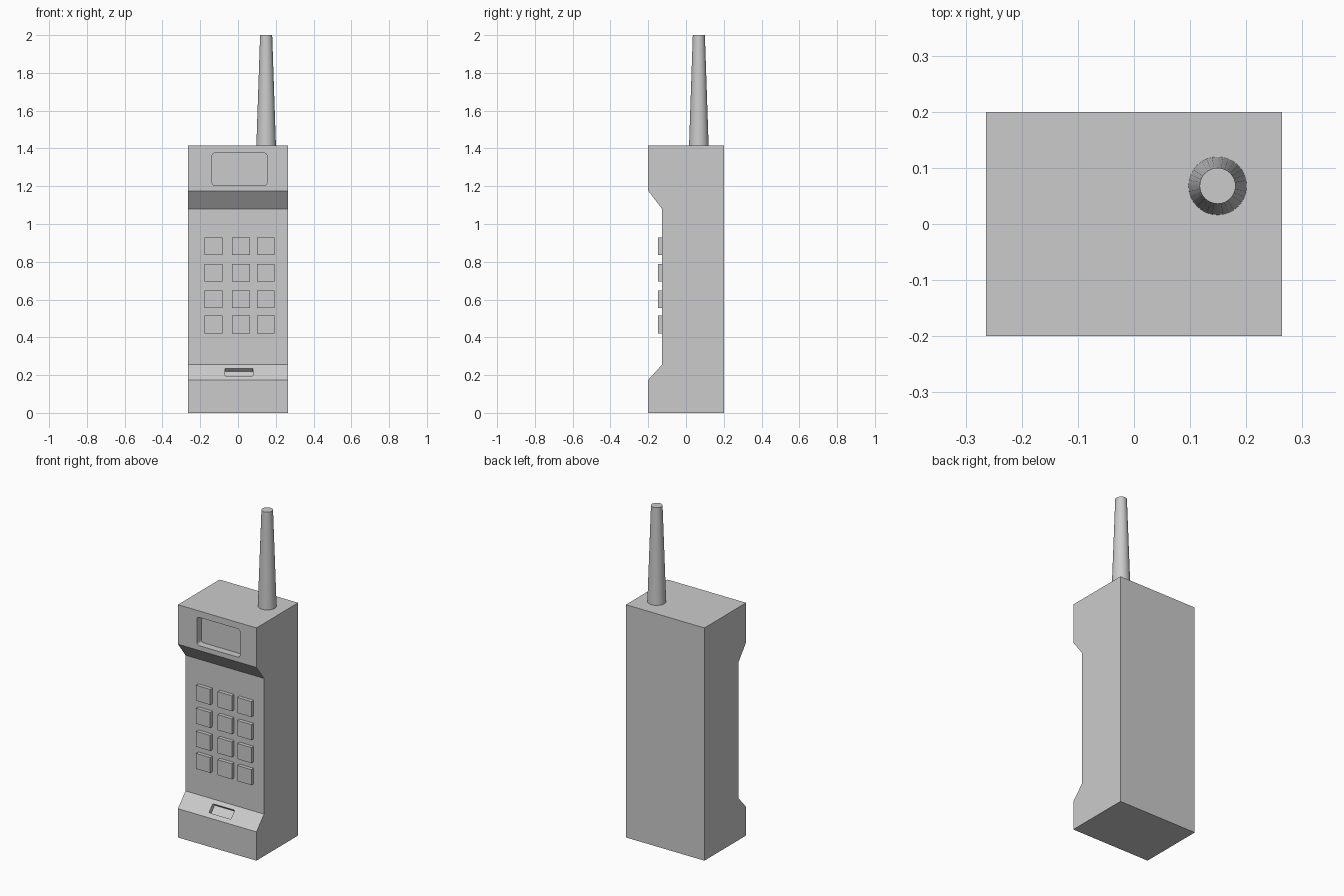
import bpy, bmesh, math
from mathutils import Matrix

if "Cube" in bpy.data.objects:
    bpy.data.objects.remove(bpy.data.objects["Cube"])


def make_object(name, bm):
    bmesh.ops.recalc_face_normals(bm, faces=bm.faces)
    mesh = bpy.data.meshes.new(name)
    bm.to_mesh(mesh)
    bm.free()
    obj = bpy.data.objects.new(name, mesh)
    bpy.context.collection.objects.link(obj)
    return obj


def box(name, center, size, corner=0.0, tilt=0.0):
    """Box with optional rounded corners seen from the front, tilted about x."""
    bm = bmesh.new()
    bmesh.ops.create_cube(bm, size=1, matrix=Matrix.Diagonal((*size, 1)))
    if corner:
        edges = [e for e in bm.edges
                 if abs(e.verts[0].co.y - e.verts[1].co.y) > size[1] / 2]
        bmesh.ops.bevel(bm, geom=edges, offset=corner, segments=4,
                        profile=0.5, affect='EDGES')
    bm.transform(Matrix.Translation(center) @ Matrix.Rotation(tilt, 4, 'X'))
    return make_object(name, bm)


def smooth(obj):
    bpy.ops.object.select_all(action='DESELECT')
    obj.select_set(True)
    bpy.context.view_layer.objects.active = obj
    bpy.ops.object.shade_smooth_by_angle(angle=math.radians(30))


def cut(target, cutter):
    mod = target.modifiers.new("cut", 'BOOLEAN')
    mod.operation = 'DIFFERENCE'
    mod.solver = 'EXACT'
    mod.object = cutter
    cutter.hide_render = True
    bpy.context.view_layer.objects.active = target
    bpy.ops.object.modifier_apply(modifier=mod.name)
    bpy.data.objects.remove(cutter)


# Handset body: side profile (y, z) extruded across x
profile = [(-0.2, 0), (-0.2, 0.175), (-0.127, 0.255), (-0.127, 1.08),
           (-0.2, 1.175), (-0.2, 1.415), (0.2, 1.415), (0.2, 0)]
bm = bmesh.new()
face = bm.faces.new([bm.verts.new((-0.264, y, z)) for y, z in profile])
side = bmesh.ops.extrude_face_region(bm, geom=[face])
bmesh.ops.translate(bm, vec=(0.528, 0, 0),
                    verts=[v for v in side['geom'] if isinstance(v, bmesh.types.BMVert)])
body = make_object("handset_body", bm)

# Earpiece recess in the upper front
cut(body, box("earpiece_cutter", (0.008, -0.2, 1.29), (0.29, 0.088, 0.172), 0.015))

# Microphone slot, cut square to the lower slope
slope = math.atan2(0.073, 0.08)
cut(body, box("microphone_cutter", (0.005, -0.163, 0.216),
              (0.148, 0.05, 0.055), 0.006, -slope))
smooth(body)

# Keypad
for row, z in enumerate((0.882, 0.742, 0.602, 0.468)):
    for col, x in enumerate((-0.13, 0.015, 0.147)):
        box(f"key_{row + 1}_{col + 1}", (x, -0.136, z), (0.095, 0.026, 0.094))

# Tapered antenna
bm = bmesh.new()
bmesh.ops.create_cone(bm, cap_ends=True, segments=32, radius1=0.052, radius2=0.032,
                      depth=0.59, matrix=Matrix.Translation((0.149, 0.068, 1.705)))
smooth(make_object("antenna", bm))
